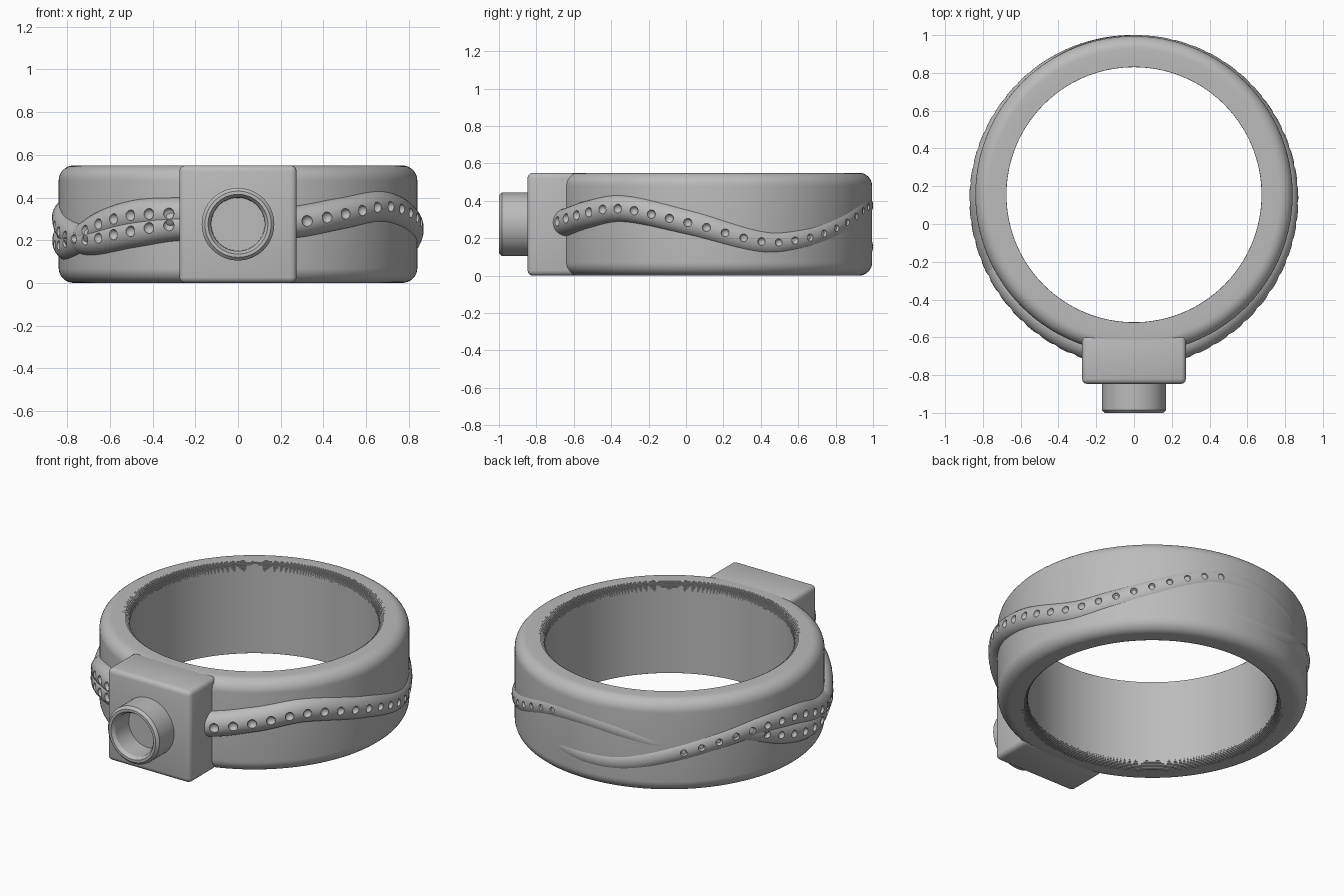
import bpy, bmesh, math
from mathutils import Vector, Matrix

if "Cube" in bpy.data.objects:
    bpy.data.objects.remove(bpy.data.objects["Cube"])

grey = bpy.data.materials.new("plain grey")
grey.use_nodes = True
grey.diffuse_color = (0.5, 0.5, 0.5, 1)
grey.node_tree.nodes["Principled BSDF"].inputs["Base Color"].default_value = grey.diffuse_color

CENTRE_Y, OUTER, INNER, HEIGHT = 0.155, 0.84, 0.675, 0.55
TUBE = 0.075


def add_object(name, bm):
    bmesh.ops.recalc_face_normals(bm, faces=bm.faces)
    mesh = bpy.data.meshes.new(name)
    bm.to_mesh(mesh)
    bm.free()
    obj = bpy.data.objects.new(name, mesh)
    bpy.context.collection.objects.link(obj)
    mesh.materials.append(grey)
    return obj


def activate(obj):
    bpy.ops.object.select_all(action='DESELECT')
    obj.select_set(True)
    bpy.context.view_layer.objects.active = obj


def smooth(obj, angle=32):
    activate(obj)
    bpy.ops.object.shade_smooth_by_angle(angle=math.radians(angle))


def lathe(name, profile, steps, closed):
    """Spin (radius, height) points around z."""
    bm = bmesh.new()
    verts = [bm.verts.new((r, 0, z)) for r, z in profile]
    edges = [bm.edges.new(pair) for pair in zip(verts, verts[1:])]
    if closed:
        edges.append(bm.edges.new((verts[-1], verts[0])))
    bmesh.ops.spin(bm, geom=verts + edges, axis=(0, 0, 1), cent=(0, 0, 0),
                   angle=math.tau, steps=steps, use_merge=True)
    bmesh.ops.remove_doubles(bm, verts=bm.verts, dist=1e-5)
    return add_object(name, bm)


# Band: rounded outer rims, finely stepped inner rims
def band_half():
    pts = []
    fillet, step_size, steps = 0.07, 0.05, 9
    for i in range(9):
        a = math.pi / 2 * i / 8
        pts.append((OUTER - fillet + fillet * math.cos(a),
                    HEIGHT - fillet + fillet * math.sin(a)))
    last = pts[-1][1]
    for i in range(steps + 1):
        a = math.pi / 2 * i / steps
        r = INNER + step_size * (1 - math.sin(a))
        z = HEIGHT - step_size * (1 - math.cos(a))
        if i:
            pts.append((r, last))
        if z != last:
            pts.append((r, z))
        last = z
    return pts


upper = band_half()
lower = [(r, HEIGHT - z) for r, z in reversed(upper)]
band = lathe("ring_band", upper + lower, 160, True)
band.location.y = CENTRE_Y
smooth(band)

# Square head block with softened edges
bm = bmesh.new()
bmesh.ops.create_cube(bm, size=1)
bmesh.ops.scale(bm, vec=(0.55, 0.26, HEIGHT), verts=bm.verts)
bmesh.ops.translate(bm, vec=(0, -0.717, HEIGHT / 2), verts=bm.verts)
bmesh.ops.bevel(bm, geom=bm.edges[:], offset=0.027, segments=3, profile=0.5,
                affect='EDGES')
smooth(add_object("head_block", bm))

# Round socket on the block, open at the front
socket = lathe("socket", [(0.17, 0), (0.17, 0.16), (0.155, 0.175), (0.14, 0.175),
                          (0.126, 0.155), (0.124, 0.03), (0, 0.03)], 64, False)
socket.rotation_euler.x = math.pi / 2
socket.location = (0, -0.825, HEIGHT / 2)
smooth(socket)


def sample(keys, a):
    """Smooth interpolation through (angle, height, protrusion) keys."""
    i = max(k for k in range(len(keys) - 1) if keys[k][0] <= a or k == 0)
    p0, p1, p2, p3 = (keys[min(max(i + k, 0), len(keys) - 1)] for k in (-1, 0, 1, 2))
    span = p2[0] - p1[0]
    t = (a - p1[0]) / span
    out = []
    for c in (1, 2):
        m1 = (p2[c] - p0[c]) / (p2[0] - p0[0]) * span
        m2 = (p3[c] - p1[c]) / (p3[0] - p1[0]) * span
        out.append((2 * t**3 - 3 * t**2 + 1) * p1[c] + (t**3 - 2 * t**2 + t) * m1
                   + (3 * t**2 - 2 * t**3) * p2[c] + (t**3 - t**2) * m2)
    return out


def place(a, radius, z, side):
    a = math.radians(a)
    return Vector((side * radius * math.sin(a), CENTRE_Y - radius * math.cos(a), z))


def tentacle(name, keys, side, last_pit):
    # Constant round section that sinks into the band towards its tip
    def axis(a):
        z, out = sample(keys, a)
        return place(a, OUTER + out - TUBE, z, side)

    end, count, sides = keys[-1][0], 110, 32
    bm = bmesh.new()
    rings = []
    for i in range(count + 1):
        a = end * i / count
        p = axis(a)
        tangent = (axis(min(a + 0.5, end)) - axis(max(a - 0.5, 0))).normalized()
        outward = Vector((p.x, p.y - CENTRE_Y, 0))
        outward = (outward - tangent * outward.dot(tangent)).normalized()
        across = tangent.cross(outward)
        rings.append([bm.verts.new(p + TUBE * (outward * math.cos(t) + across * math.sin(t)))
                      for t in (math.tau * k / sides for k in range(sides))])
    for r1, r2 in zip(rings, rings[1:]):
        for k in range(sides):
            n = (k + 1) % sides
            bm.faces.new((r1[k], r1[n], r2[n], r2[k]))
    bm.faces.new(rings[0])
    bm.faces.new(rings[-1])
    obj = add_object(name, bm)

    # Row of round sucker pits
    bm = bmesh.new()
    a = 21.0
    while a < last_pit:
        z, out = sample(keys, a)
        size = 0.028 - 0.01 * min(a / 150, 1)
        bmesh.ops.create_icosphere(bm, subdivisions=3, radius=size,
                                   matrix=Matrix.Translation(place(a, OUTER + out, z, side)))
        a += 6.6
    cutter = add_object("pit_cutter", bm)
    cutter.hide_render = True
    mod = obj.modifiers.new("pits", 'BOOLEAN')
    mod.operation, mod.solver, mod.object = 'DIFFERENCE', 'EXACT', cutter
    activate(obj)
    bpy.ops.object.modifier_apply(modifier=mod.name)
    bpy.data.objects.remove(cutter)
    smooth(obj)


# Tentacles: angle runs from the front around the band
tentacle("left_tentacle", [
    (0, .28, .075), (18, .285, .068), (35, .325, .058), (54, .358, .047), (80, .285, .034),
    (108, .18, .022), (125, .2, .016), (139, .25, .013), (162, .355, .008),
    (180, .375, .005), (198, .34, .004), (222, .24, -.003)], 1, 168)
tentacle("right_upper_tentacle", [
    (0, .32, .075), (21, .325, .066), (35, .315, .058), (49, .27, .05), (64, .2, .042),
    (78, .175, .035), (96, .225, .026), (113, .3, .012), (130, .335, -.004)], -1, 112)
tentacle("right_lower_tentacle", [
    (0, .28, .075), (21, .27, .066), (35, .24, .058), (56, .2, .047), (75, .245, .037),
    (90, .31, .031), (108, .33, .023), (124, .3, .016), (140, .245, .013),
    (163, .165, .008), (180, .155, .005), (198, .18, -.003)], -1, 141)
